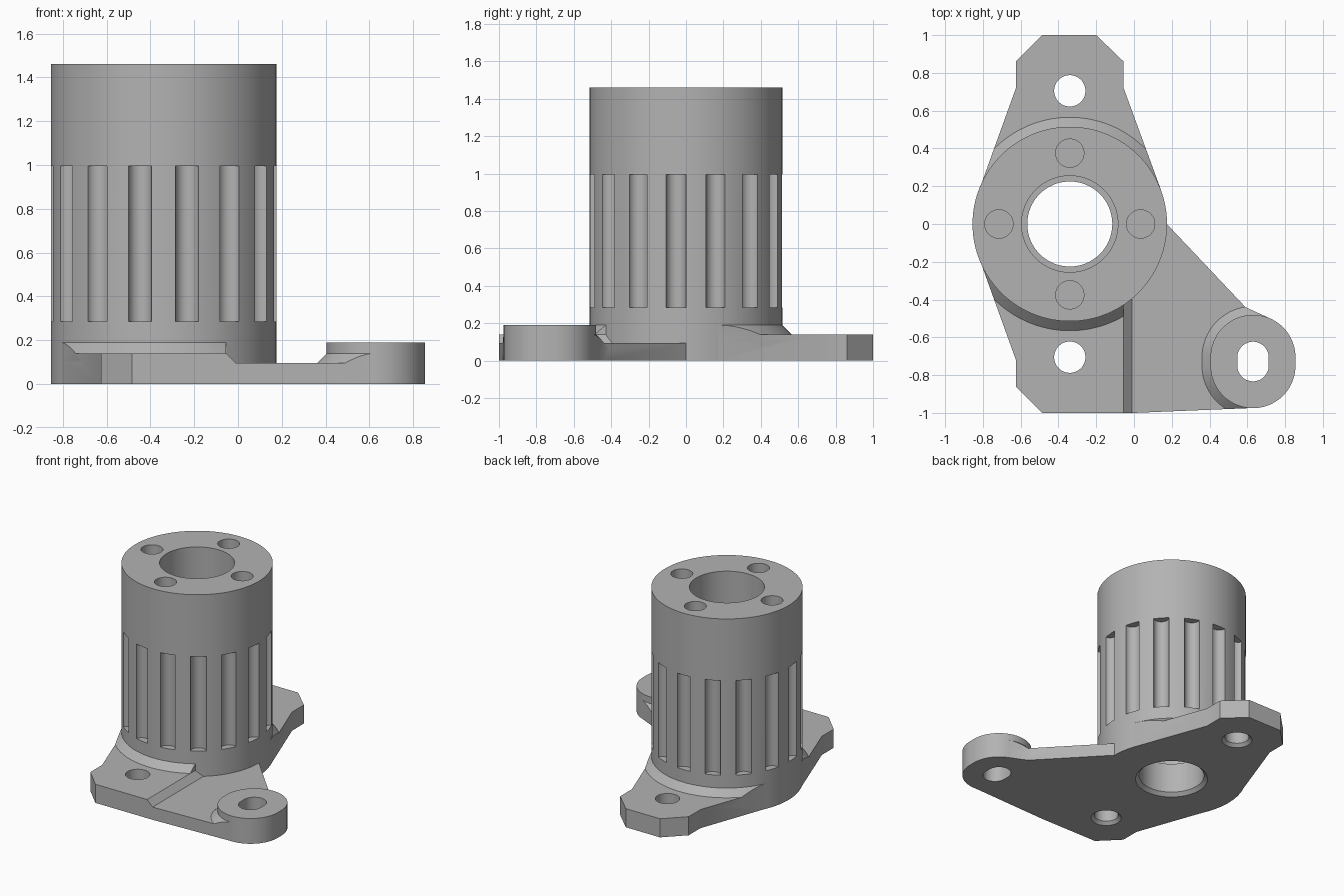
import bpy, bmesh
from math import cos, sin, pi, radians

cube = bpy.data.objects.get("Cube")
if cube:
    bpy.data.objects.remove(cube, do_unlink=True)

# One plain grey metal
grey = bpy.data.materials.new("grey_metal")
grey.use_nodes = True
colour = (0.45, 0.45, 0.45, 1)
grey.diffuse_color = colour
grey.node_tree.nodes["Principled BSDF"].inputs["Base Color"].default_value = colour

AXIS = -0.34          # x of the column axis
RADIUS = 0.515        # column radius
HEIGHT = 1.46
PLATE = 0.14          # ear thickness
ARM = 0.095           # arm thickness
BOSS = (0.63, -0.728)
STRETCH = 0.022       # half length of the straight part of the boss


def loft(name, rings):
    """Closed solid through a list of equally long rings of 3D points."""
    bm = bmesh.new()
    loops = [[bm.verts.new(p) for p in ring] for ring in rings]
    n = len(loops[0])
    for a, b in zip(loops, loops[1:]):
        for i in range(n):
            j = (i + 1) % n
            bm.faces.new((a[i], a[j], b[j], b[i]))
    bm.faces.new(loops[0][::-1])
    bm.faces.new(loops[-1])
    bmesh.ops.recalc_face_normals(bm, faces=bm.faces)
    mesh = bpy.data.meshes.new(name)
    bm.to_mesh(mesh)
    bm.free()
    mesh.materials.append(grey)
    obj = bpy.data.objects.new(name, mesh)
    bpy.context.collection.objects.link(obj)
    return obj


def prism(name, outline, low, high):
    return loft(name, [[(x, y, z) for x, y in outline] for z in (low, high)])


def turned(name, centre, profile, stretch=0, sides=96):
    """Round or oblong solid from (radius, z) pairs, stretched along y."""
    rings = []
    for r, z in profile:
        ring = []
        for i in range(sides):
            a = 2 * pi * (i + 0.5) / sides
            shift = stretch if sin(a) > 0 else -stretch
            ring.append((centre[0] + r * cos(a), centre[1] + r * sin(a) + shift, z))
        rings.append(ring)
    return loft(name, rings)


def combine(target, tool, operation):
    mod = target.modifiers.new(operation.lower(), 'BOOLEAN')
    mod.operation = operation
    mod.solver = 'EXACT'
    mod.object = tool
    bpy.context.view_layer.objects.active = target
    bpy.ops.object.modifier_apply(modifier=mod.name)
    bpy.data.objects.remove(tool, do_unlink=True)


# Base plate with two clipped ears and a side arm
left_side = [(-0.82, 0.18), (-0.625, 0.72), (-0.625, 0.86), (-0.485, 1)]
outline = [(x, -y) for x, y in reversed(left_side)] + left_side
outline += [(-0.20, 1), (-0.055, 0.86), (-0.055, 0.72), (0.144, 0.177),
            (0.174, 0), (0.59, -0.44), (0.71, -0.495), (0.63, -0.974), (0, -1)]
body = prism("flanged_column_bracket", outline, 0, PLATE)

# Sloping collar around the column foot, trimmed to the plate outline
collar = turned("collar", (AXIS, 0), [(RADIUS + 0.09, 0.10), (RADIUS - 0.05, 0.24)])
combine(collar, prism("trim", outline, -0.1, 0.5), 'INTERSECT')
combine(body, collar, 'UNION')

# Lower the arm, leaving a sloped step beside the front ear
step = [(-0.055, 0.5), (-0.055, PLATE), (-0.01, ARM), (1.2, ARM), (1.2, 0.5)]
combine(body, loft("arm_cut", [[(x, y, z) for x, z in step] for y in (-1.2, 0)]),
        'DIFFERENCE')

# Raised oblong boss with a sloping skirt on the arm
skirt = turned("skirt", BOSS, [(0.305, 0.06), (0.195, 0.17)], STRETCH)
combine(skirt, prism("trim", outline, -0.1, 0.5), 'INTERSECT')
combine(body, skirt, 'UNION')
combine(body, turned("boss", BOSS, [(0.225, 0), (0.225, 0.19)], STRETCH), 'UNION')

# Column
combine(body, turned("column", (AXIS, 0), [(RADIUS, 0), (RADIUS, HEIGHT)], sides=120), 'UNION')

# Ring of round-bottomed grooves
for k in range(15):
    a = radians(90 + 24 * k)
    centre = (AXIS + RADIUS * cos(a), RADIUS * sin(a))
    combine(body, turned("groove", centre, [(0.054, 0.285), (0.054, 0.995)], sides=32),
            'DIFFERENCE')

# Stepped bore, chamfered underneath
combine(body, turned("bore", (AXIS, 0), [(0.27, -0.02), (0.225, 0.025), (0.225, 0.25),
                                         (0.255, 0.25), (0.255, 1.6)]), 'DIFFERENCE')

# Blind holes in the column top
for k in range(4):
    a = k * pi / 2
    centre = (AXIS + 0.375 * cos(a), 0.375 * sin(a))
    combine(body, turned("blind_hole", centre, [(0.075, 1.06), (0.075, 1.6)], sides=40),
            'DIFFERENCE')

# Ear holes, chamfered underneath, and the oblong boss hole
for side in (-1, 1):
    combine(body, turned("ear_hole", (AXIS, side * 0.705),
                         [(0.125, -0.02), (0.083, 0.022), (0.083, 0.5)], sides=40),
            'DIFFERENCE')
combine(body, turned("boss_hole", BOSS, [(0.083, -0.1), (0.083, 0.5)], STRETCH, 40),
        'DIFFERENCE')

# Smooth the round walls, keep the edges crisp
bpy.ops.object.select_all(action='DESELECT')
body.select_set(True)
bpy.context.view_layer.objects.active = body
bpy.ops.object.shade_smooth_by_angle(angle=radians(25))
